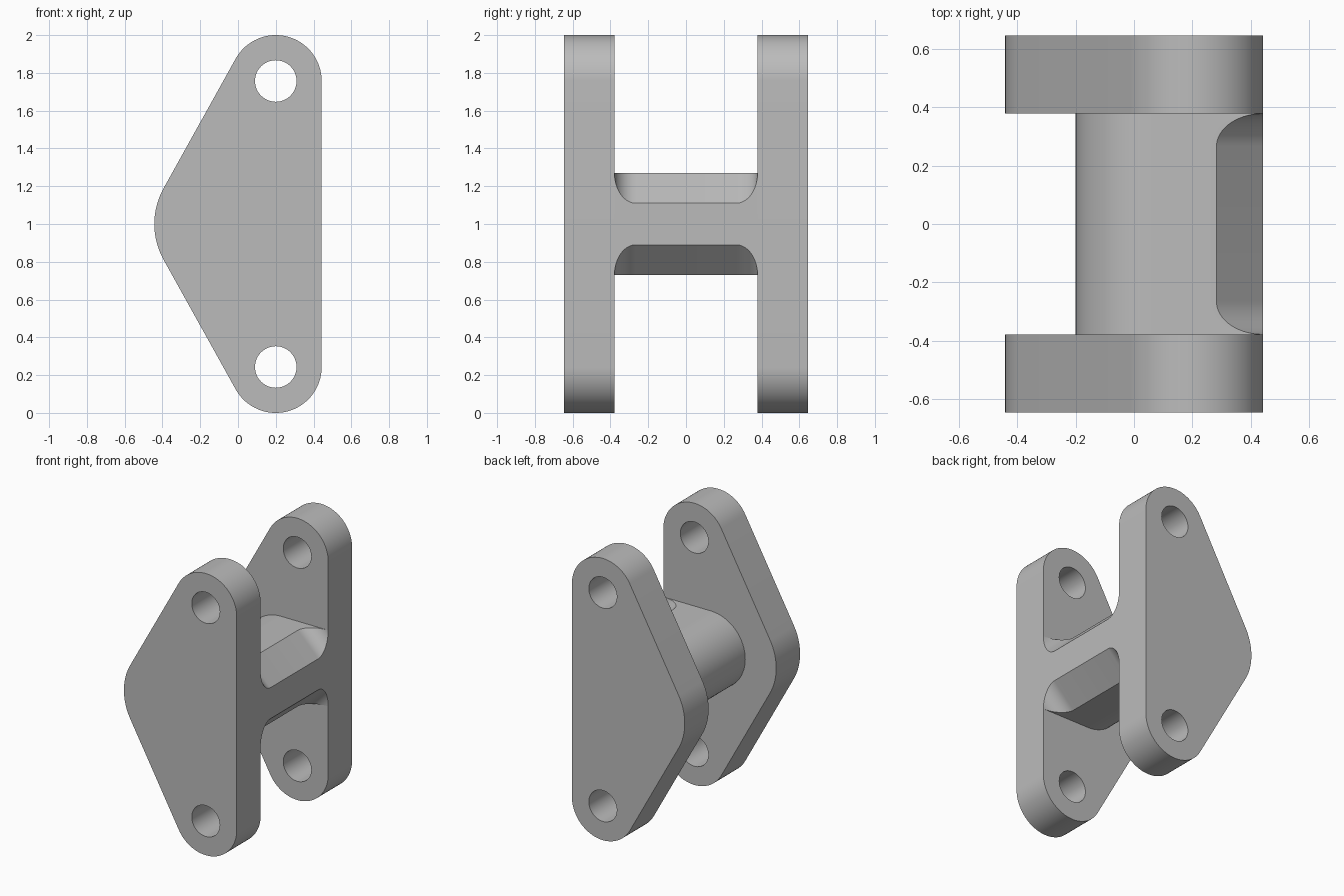
import bpy, bmesh
from math import sin, cos, pi, sqrt, atan2, acos, hypot

if "Cube" in bpy.data.objects:
    bpy.data.objects.remove(bpy.data.objects["Cube"])

grey = bpy.data.materials.new("plain_grey")
grey.use_nodes = True
grey.diffuse_color = (0.5, 0.5, 0.5, 1)
grey.node_tree.nodes["Principled BSDF"].inputs["Base Color"].default_value = (0.5, 0.5, 0.5, 1)

MID = 1.0              # height of the symmetry plane
EDGE = 0.443           # straight rear edge of the plates
INNER, OUTER = 0.379, 0.647
PIN_X, PIN_Z, PIN_R = 0.2, 0.757, 0.243
HOLE_R = 0.11
NOSE_R = 0.39
NOSE_X = -EDGE + NOSE_R
BAR_R, BAR_X = 0.27, 0.07
CHAMFER = 0.16


def arc(cx, cz, r, a0, a1, n):
    return [(cx + r * cos(a0 + (a1 - a0) * i / n),
             cz + r * sin(a0 + (a1 - a0) * i / n)) for i in range(n + 1)]


def finish(name, bm):
    bmesh.ops.recalc_face_normals(bm, faces=bm.faces)
    mesh = bpy.data.meshes.new(name)
    bm.to_mesh(mesh)
    bm.free()
    mesh.materials.append(grey)
    ob = bpy.data.objects.new(name, mesh)
    bpy.context.collection.objects.link(ob)
    bpy.ops.object.select_all(action='DESELECT')
    ob.select_set(True)
    bpy.context.view_layer.objects.active = ob
    bpy.ops.object.shade_smooth_by_angle(angle=pi / 6)
    return ob


# Plate outline: three arcs joined by tangent lines
dx = PIN_X - NOSE_X
tangent = atan2(PIN_Z, dx) + acos((NOSE_R - PIN_R) / hypot(dx, PIN_Z))
outline = (arc(PIN_X, MID + PIN_Z, PIN_R, 0, tangent, 32)
           + arc(NOSE_X, MID, NOSE_R, tangent, 2 * pi - tangent, 20)
           + arc(PIN_X, MID - PIN_Z, PIN_R, 2 * pi - tangent, 2 * pi, 32))
holes = [arc(PIN_X, MID + s * PIN_Z, HOLE_R, 0, 2 * pi, 48)[:-1] for s in (1, -1)]


def plate(name, y0, y1):
    bm = bmesh.new()
    edges = []
    for loop in [outline] + holes:
        vs = [bm.verts.new((x, y0, z)) for x, z in loop]
        edges += [bm.edges.new((vs[i - 1], vs[i])) for i in range(len(vs))]
    bmesh.ops.triangle_fill(bm, edges=edges, use_beauty=True, normal=(0, -1, 0))
    out = bmesh.ops.extrude_face_region(bm, geom=bm.faces[:], use_keep_orig=True)
    moved = [g for g in out["geom"] if isinstance(g, bmesh.types.BMVert)]
    bmesh.ops.translate(bm, verts=moved, vec=(0, y1 - y0, 0))
    return finish(name, bm)


plate("front_plate", -OUTER, -INNER)
plate("back_plate", INNER, OUTER)


# Crossbar: round nose, flat top and bottom, chamfers filleted into the plates
def section(c):
    c = max(c, 0.0005)
    return ([(EDGE, MID - BAR_R + c), (EDGE, MID + BAR_R - c), (EDGE - c, MID + BAR_R)]
            + arc(BAR_X, MID, BAR_R, pi / 2, 3 * pi / 2, 32)
            + [(EDGE - c, MID - BAR_R)])


fillet = CHAMFER / sqrt(2)
steps = 14
stations = []
for i in range(steps + 1):
    a = pi / 2 * i / steps
    stations.append((-INNER + fillet * (1 - cos(a)), CHAMFER * sin(a)))
stations += [(-y, c) for y, c in reversed(stations)]

bm = bmesh.new()
rings = [[bm.verts.new((x, y, z)) for x, z in section(c)] for y, c in stations]
for a, b in zip(rings, rings[1:]):
    for i in range(len(a)):
        bm.faces.new((a[i - 1], a[i], b[i], b[i - 1]))
finish("crossbar", bm)
